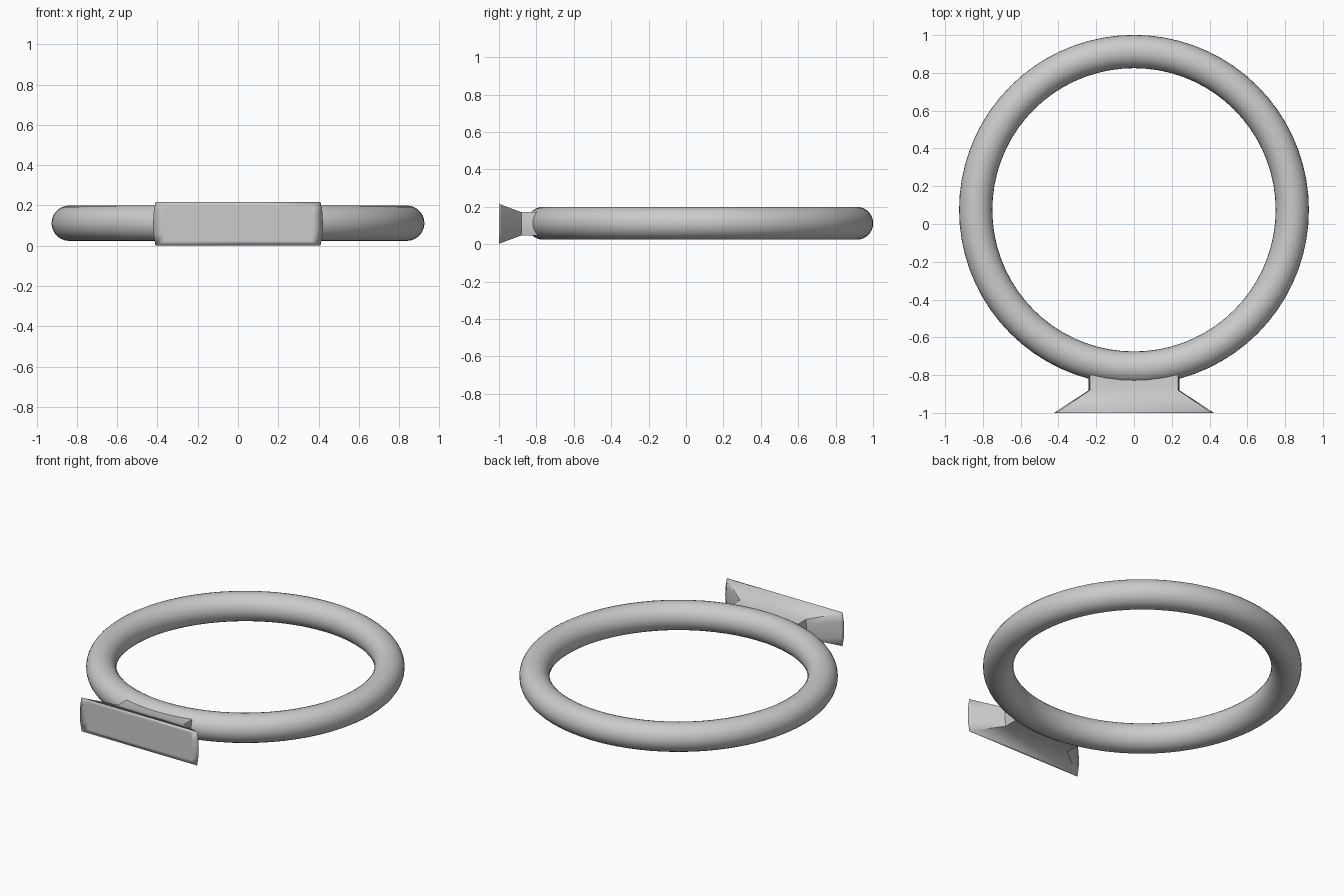
import bpy, bmesh
from math import sin, cos, pi

if "Cube" in bpy.data.objects:
    bpy.data.objects.remove(bpy.data.objects["Cube"])

ZC = 0.109  # shared mid height


def section(half_w, half_h, bow, y, n=4):
    """Rectangle in the xz plane whose short ends bulge outward by bow."""
    pts = []
    for side in (1, -1):
        for i in range(n + 1):
            t = -1 + 2 * i / n
            x = half_w - bow * t * t
            pts.append((side * x, y, ZC + side * t * half_h))
    return pts


def loft(name, sections):
    bm = bmesh.new()
    rings = [[bm.verts.new(p) for p in s] for s in sections]
    for a, b in zip(rings, rings[1:]):
        for i in range(len(a)):
            j = (i + 1) % len(a)
            bm.faces.new((a[i], a[j], b[j], b[i]))
    bm.faces.new(rings[0])
    bm.faces.new(rings[-1])
    bmesh.ops.recalc_face_normals(bm, faces=bm.faces)
    # soften the front rim, keep the other creases crisp
    for f in bm.faces:
        f.smooth = True
    for e in bm.edges:
        rim = all(v.co.y < -0.99 for v in e.verts)
        if not rim and len(e.link_faces) == 2 and e.calc_face_angle() > 0.5:
            e.smooth = False
    mesh = bpy.data.meshes.new(name)
    bm.to_mesh(mesh)
    bm.free()
    obj = bpy.data.objects.new(name, mesh)
    bpy.context.collection.objects.link(obj)
    return obj


# Main round ring
bpy.ops.mesh.primitive_torus_add(
    major_radius=0.838, minor_radius=0.088, major_segments=72,
    minor_segments=28, location=(0, 0.075, ZC + 0.003))
ring = bpy.context.object
ring.name = "ring"
bpy.ops.object.shade_smooth()

# Flared mounting foot: front plate, flare, and neck sunk into the ring
loft("flared_foot", [
    section(0.37, 0.085, 0.01, -1.0),
    section(0.422, 0.109, 0.012, -1.0),
    section(0.407, 0.103, 0.012, -0.99),
    section(0.24, 0.062, 0.006, -0.88),
    section(0.24, 0.062, 0.006, -0.78),
])
